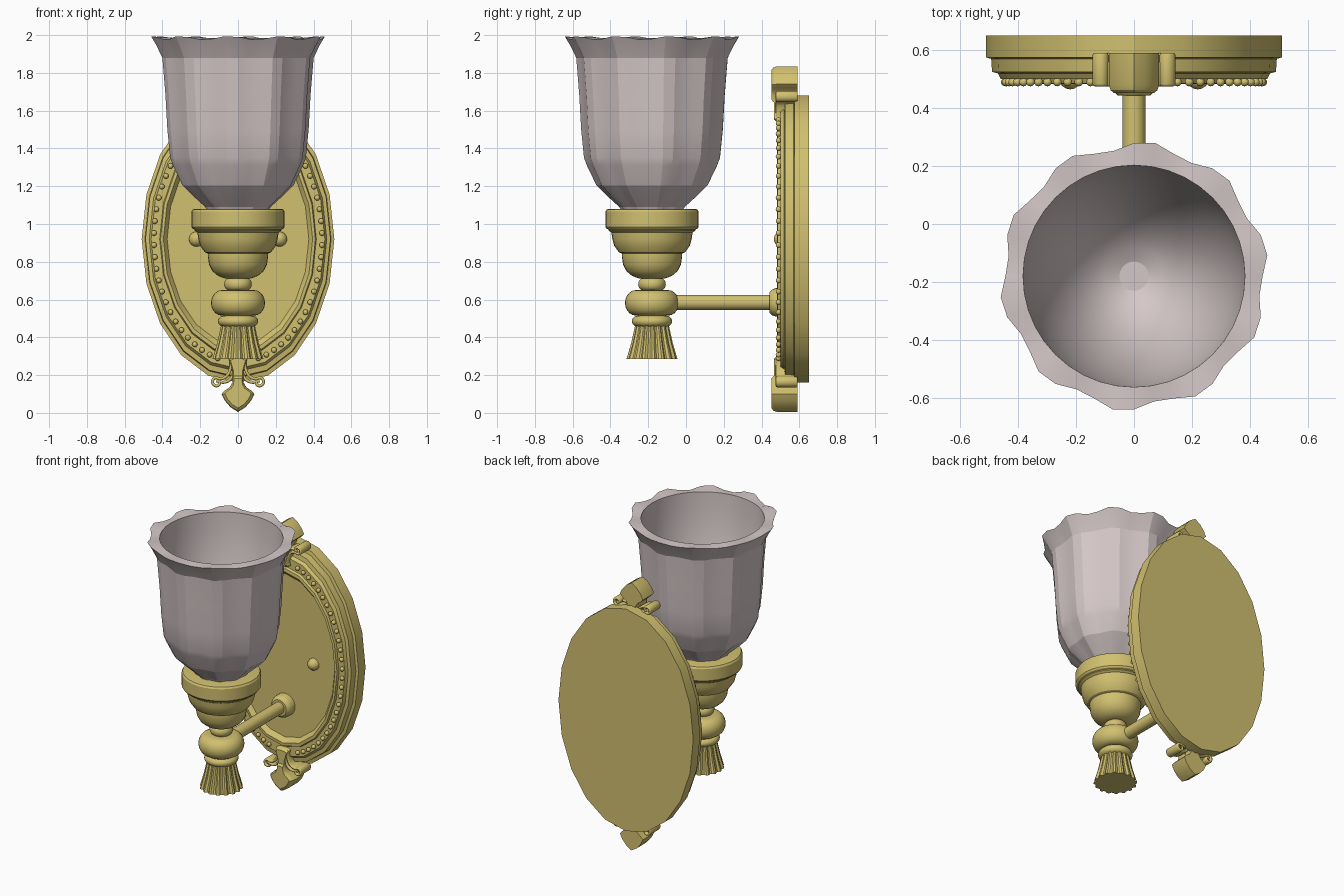
import bpy, bmesh, math
from mathutils import Vector

if "Cube" in bpy.data.objects:
    bpy.data.objects.remove(bpy.data.objects["Cube"])


def material(name, rgb):
    m = bpy.data.materials.new(name)
    m.use_nodes = True
    m.diffuse_color = (*rgb, 1)
    m.node_tree.nodes["Principled BSDF"].inputs["Base Color"].default_value = (*rgb, 1)
    return m


BRASS = material("brass", (0.64, 0.53, 0.16))
GLASS = material("frosted glass", (0.66, 0.57, 0.57))
AXIS_Y = -0.18      # lamp axis
MID_Z = 0.92        # plate centre height


def finish(bm, name, mat, angle=30):
    bmesh.ops.recalc_face_normals(bm, faces=bm.faces[:])
    me = bpy.data.meshes.new(name)
    bm.to_mesh(me)
    bm.free()
    ob = bpy.data.objects.new(name, me)
    bpy.context.collection.objects.link(ob)
    me.materials.append(mat)
    bpy.ops.object.select_all(action='DESELECT')
    ob.select_set(True)
    bpy.context.view_layer.objects.active = ob
    bpy.ops.object.shade_smooth_by_angle(angle=math.radians(angle))
    return ob


def loft(name, rows, n, place, mat=BRASS, angle=30):
    """Skin rings of n points; place(row, i, turn) gives each point."""
    bm = bmesh.new()
    rings = [[bm.verts.new(place(row, i, math.tau * i / n)) for i in range(n)] for row in rows]
    for a, b in zip(rings, rings[1:]):
        for i in range(n):
            j = (i + 1) % n
            bm.faces.new((a[i], a[j], b[j], b[i]))
    bm.faces.new(rings[0])
    bm.faces.new(rings[-1])
    return finish(bm, name, mat, angle)


def upright(row, i, t):
    return Vector((row[0] * math.cos(t), AXIS_Y + row[0] * math.sin(t), row[1]))


def facing(x, z, stretch=1.0):
    return lambda row, i, t: Vector((x + row[0] * math.cos(t), row[1],
                                     z + stretch * row[0] * math.sin(t)))


def bulge(r, z0, z1, inner, steps=10):
    """Half-round ring section between two heights."""
    h = (z1 - z0) / 2
    return [(inner + (r - inner) * math.sin(math.pi * k / steps),
             z0 + h - h * math.cos(math.pi * k / steps)) for k in range(steps + 1)]


# Oval wall plate with stepped rim and raised inner moulding
loft("wall_plate",
     [(.51, .65), (.51, .575), (.493, .57), (.49, .525), (.47, .52), (.46, .50),
      (.415, .50), (.41, .485), (.395, .483), (.375, .51)],
     20, facing(0, MID_Z, .76 / .51), angle=25)

# Beads round the plate
bm = bmesh.new()
for k in range(64):
    t = math.tau * (k + .5) / 64
    x, z = .445 * math.cos(t), .65 * math.sin(t)
    if abs(x) > .07:
        ret = bmesh.ops.create_uvsphere(bm, u_segments=10, v_segments=6, radius=.015)
        bmesh.ops.translate(bm, verts=ret["verts"], vec=(x, .49, MID_Z + z))
finish(bm, "plate_beads", BRASS, 50)

# Fixing knobs
for side, x in (("left", .22), ("right", -.22)):
    loft(side + "_knob", [(.04 * math.cos(a), .505 - .04 * math.sin(a))
                          for a in (0, .4, .8, 1.2, 1.5)], 16, facing(x, MID_Z))

# Arm and its flange
loft("arm", [(.04, AXIS_Y), (.04, .50)], 20, facing(0, .585))
loft("arm_flange", [(.075, .52), (.075, .475), (.068, .455), (.055, .443)], 24, facing(0, .585))


# Leaf and scroll ornaments, mirrored top and bottom
def ornament(label, s):
    def height(z):
        return MID_Z + s * (z - MID_Z)

    def prism(name, half, front, back, shrink):
        outline = half + [(-x, z) for x, z in reversed(half) if x > 0]
        cz = sum(p[1] for p in outline) / len(outline)

        def place(row, i, t):
            x, z = outline[i]
            return Vector((x * row[0], row[1], height(cz + (z - cz) * row[0])))
        loft(name, [(1, back), (1, front + .03), (.93, front + .01), (shrink, front)],
             len(outline), place)

    prism(label + "_leaf", [(0, .005), (.04, .03), (.07, .065), (.087, .1), (.07, .118),
                            (.045, .135), (.03, .16), (.025, .2)], .452, .59, .8)
    prism(label + "_stem", [(0, .14), (.03, .15), (.03, .22), (.05, .29), (.03, .3)],
          .465, .53, .8)

    path = [(.035, .29), (.04, .235), (.06, .195), (.095, .18), (.12, .186), (.135, .168),
            (.122, .145), (.1, .15), (.1, .167), (.115, .168)]
    for side in (1, -1):
        for tag, grow, depth in (("scroll", 0, .05), ("inner_scroll", -.018, .035)):
            cu = bpy.data.curves.new(label + "_" + tag, 'CURVE')
            cu.dimensions = '2D'
            cu.fill_mode = 'NONE'
            pts = path if not grow else [(x + grow, z + grow) for x, z in path[:5]]
            sp = cu.splines.new('BEZIER')
            sp.bezier_points.add(len(pts) - 1)
            for p, (x, z) in zip(sp.bezier_points, pts):
                p.co = (side * x, height(z), 0)
                p.handle_left_type = p.handle_right_type = 'AUTO'
            sp.resolution_u = 4
            cu.extrude = depth
            cu.bevel_depth = .008
            cu.bevel_resolution = 1
            cu.materials.append(BRASS)
            word = "left_" if side > 0 else "right_"
            ob = bpy.data.objects.new(word + label + "_" + tag, cu)
            ob.rotation_euler = (math.pi / 2, 0, 0)
            ob.location.y = .475 + .008 + depth
            bpy.context.collection.objects.link(ob)


ornament("bottom", 1)
ornament("top", -1)


# Fluted tassel below the cup
def fluted(row, i, t):
    return upright((row[0] * (1 if i % 4 < 2 else .91), row[1]), i, t)


loft("tassel", [(.135, .285), (.11, .37), (.09, .46)], 64, fluted, angle=20)

# Turned rings of the column
loft("lower_ring", bulge(.107, .455, .515, .07), 32, upright)
loft("main_ring", bulge(.143, .515, .65, .085), 32, upright)
loft("neck_ring", bulge(.073, .65, .712, .05), 32, upright)

# Cup: bowl, shoulder and rim band
loft("cup_bowl", [(.07, .712), (.105, .725), (.135, .75), (.153, .785), (.16, .83),
                  (.16, .86)], 32, upright)
loft("cup_shoulder", [(.15, .84), (.175, .85), (.2, .885), (.21, .92), (.215, .955),
                      (.23, .965), (.23, .98)], 32, upright)
loft("cup_band", [(.225, .968), (.24, .975), (.247, .985), (.247, 1.065), (.24, 1.077),
                  (.225, 1.08)], 32, upright)


# Glass shade: fluted outside, wavy lip, smooth inner bowl
def petal(row, i, t):
    r, z, wave = row
    w = math.cos(10 * (t - math.radians(84)))
    lift = .01 * w if wave > .015 else 0
    return upright((r + wave * w, z + lift), i, t)


outer = [(.155, 1.06, .004), (.17, 1.09, .006), (.235, 1.15, .008), (.29, 1.205, .009),
         (.34, 1.31, .01), (.355, 1.35, .01), (.37, 1.5, .01), (.38, 1.68, .01),
         (.395, 1.88, .012), (.425, 1.94, .016), (.452, 1.985, .016)]
inner = [(.383 * math.cos(a), 1.985 - .85 * math.sin(a), 0)
         for a in [math.pi / 2 * k / 12 for k in range(12)]]
loft("glass_shade", outer + inner, 40, petal, GLASS, 18)
